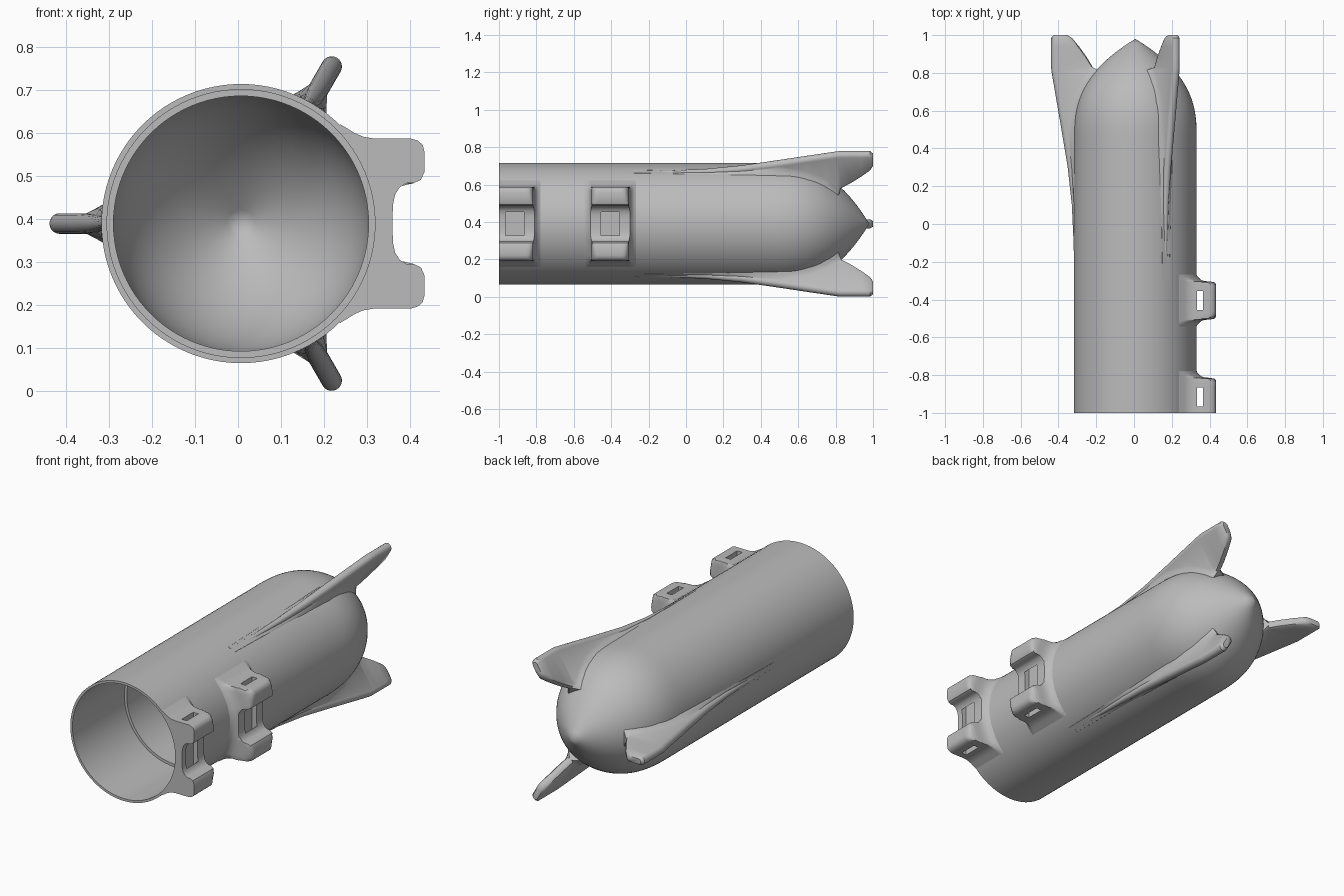
import bpy, bmesh
from math import sin, cos, pi, radians, hypot
from mathutils import Matrix, Vector

old = bpy.data.objects.get("Cube")
if old:
    bpy.data.objects.remove(old)

AXIS = Vector((0.007, 0, 0.39))
RADIUS = 0.325
grey = bpy.data.materials.new("plain grey")
grey.use_nodes = True
grey.diffuse_color = (0.5, 0.5, 0.5, 1)
grey.node_tree.nodes["Principled BSDF"].inputs["Base Color"].default_value = (0.5, 0.5, 0.5, 1)


def finish(obj, angle=35):
    obj.data.shade_smooth()
    obj.data.set_sharp_from_angle(angle=radians(angle))


def loft(name, sections, caps=True, turn=0):
    """Bridge closed (x, y, z) loops around the tube axis into one object."""
    bm = bmesh.new()
    loops = [[bm.verts.new(p) for p in s] for s in sections]
    n = len(loops[0])
    for a, b in zip(loops, loops[1:]):
        for i in range(n):
            j = (i + 1) % n
            bm.faces.new((a[i], a[j], b[j], b[i]))
    if caps:
        bm.faces.new(loops[0])
        bm.faces.new(loops[-1])
    bmesh.ops.remove_doubles(bm, verts=bm.verts, dist=1e-5)
    bmesh.ops.recalc_face_normals(bm, faces=bm.faces)
    bm.transform(Matrix.Translation(AXIS) @ Matrix.Rotation(turn, 4, "Y"))
    mesh = bpy.data.meshes.new(name)
    bm.to_mesh(mesh)
    bm.free()
    mesh.materials.append(grey)
    obj = bpy.data.objects.new(name, mesh)
    bpy.context.collection.objects.link(obj)
    finish(obj)
    return obj


def hull(y):
    """Outer radius of the tube and its pointed nose."""
    t = max(0, (y - 0.45) / 0.53)
    return RADIUS * max(0, 1 - t ** 2.7)


# Hollow body: nose tip to mouth outside, then back inside past a shoulder
nose = [0.45 + 0.53 * i / 24 for i in range(25)]
profile = [(hull(y), y) for y in reversed(nose)] + [(RADIUS, -1), (0.312, -1), (0.312, -0.55), (0.297, -0.55)]
profile += [(hull(y) * 0.914, y - 0.03) for y in nose]
SEG = 96
loft("body", [[(r * cos(2 * pi * i / SEG), y, r * sin(2 * pi * i / SEG)) for i in range(SEG)]
              for r, y in profile], caps=False)


# Fins: sections (y, inner radius or None for the hull, outer radius, half thickness)
FIN = [(-0.3, None, 0.322, 0.008), (-0.1, None, 0.327, 0.012), (0.1, None, 0.336, 0.016),
       (0.3, None, 0.358, 0.021), (0.5, None, 0.391, 0.024), (0.65, None, 0.417, 0.024),
       (0.75, None, 0.434, 0.024), (0.81, None, 0.444, 0.024), (0.83, 0.225, 0.446, 0.024),
       (0.88, 0.255, 0.446, 0.024), (0.94, 0.298, 0.446, 0.024), (0.985, 0.335, 0.446, 0.024),
       (1.0, 0.36, 0.432, 0.015)]


def fin_section(y, inner, outer, w):
    if inner is None:
        r = hull(y)
        h = max(outer - w - r, 0)
        side = [(r - 0.02, w + 0.03), (r + min(0.012, h * 0.35), w + 0.012), (r + min(0.035, h), w)]
    else:
        side = [(inner, 0.3 * w), (inner + 0.006, 0.75 * w), (inner + 0.02, w)]
    side += [(outer - w + w * sin(a), w * cos(a)) for a in (i * pi / 10 for i in range(5))]
    return [(r, y, t) for r, t in side] + [(outer, y, 0)] + [(r, y, -t) for r, t in reversed(side)]


for name, angle in (("upper_fin", -60), ("right_fin", 180), ("lower_fin", 60)):
    loft(name, [fin_section(*s) for s in FIN], turn=radians(angle))


# Lugs: C-shaped bracket outline, rounded off by limiting its radius towards the ends
HOOK = [(0.231, 0.231), (0.247, 0.222), (0.264, 0.211), (0.285, 0.202), (0.31, 0.198), (0.35, 0.198),
        (0.395, 0.198), (0.412, 0.193), (0.423, 0.183), (0.427, 0.168), (0.427, 0.12), (0.419, 0.102),
        (0.402, 0.094), (0.385, 0.094), (0.37, 0.085), (0.359, 0.068), (0.354, 0.045), (0.353, 0.02)]
ARC = [(0.318 * cos(a), 0.318 * sin(a)) for a in (radians(-44 + 8 * i) for i in range(12))]
OUTLINE = HOOK + [(x, -z) for x, z in reversed(HOOK)] + ARC
LIMITS = [(0.15, 0.32), (0.13, 0.328), (0.115, 0.342), (0.106, 0.362), (0.102, 0.385), (0.1, 0.41),
          (0.096, 0.432), (0.087, 0.45), (0.074, 0.462), (0.058, 0.48)]


def lug_section(y, limit):
    scale = [min(1, limit / hypot(x, z)) for x, z in OUTLINE]
    return [(x * k, y, z * k) for (x, z), k in zip(OUTLINE, scale)]


def lug(name, centre):
    ends = [(centre - d, r) for d, r in LIMITS] + [(centre + d, r) for d, r in reversed(LIMITS)]
    if ends[0][0] < -1:
        ends = [(-1, 0.462)] + [e for e in ends if e[0] > -0.99]
    obj = loft(name, [lug_section(*e) for e in ends])
    # strap slot running through both hooks
    box = [(0.327, -0.25), (0.358, -0.25), (0.358, 0.25), (0.327, 0.25)]
    cutter = loft("slot_cutter", [[(x, centre + d, z) for x, z in box] for d in (-0.05, 0.05)])
    cutter.hide_render = True
    cut = obj.modifiers.new("slot", "BOOLEAN")
    cut.operation, cut.solver, cut.object = "DIFFERENCE", "EXACT", cutter
    graph = bpy.context.evaluated_depsgraph_get()
    mesh = bpy.data.meshes.new_from_object(obj.evaluated_get(graph))
    obj.modifiers.clear()
    obj.data = mesh
    bpy.data.objects.remove(cutter)
    finish(obj, 40)


lug("front_lug", -0.915)
lug("rear_lug", -0.405)
